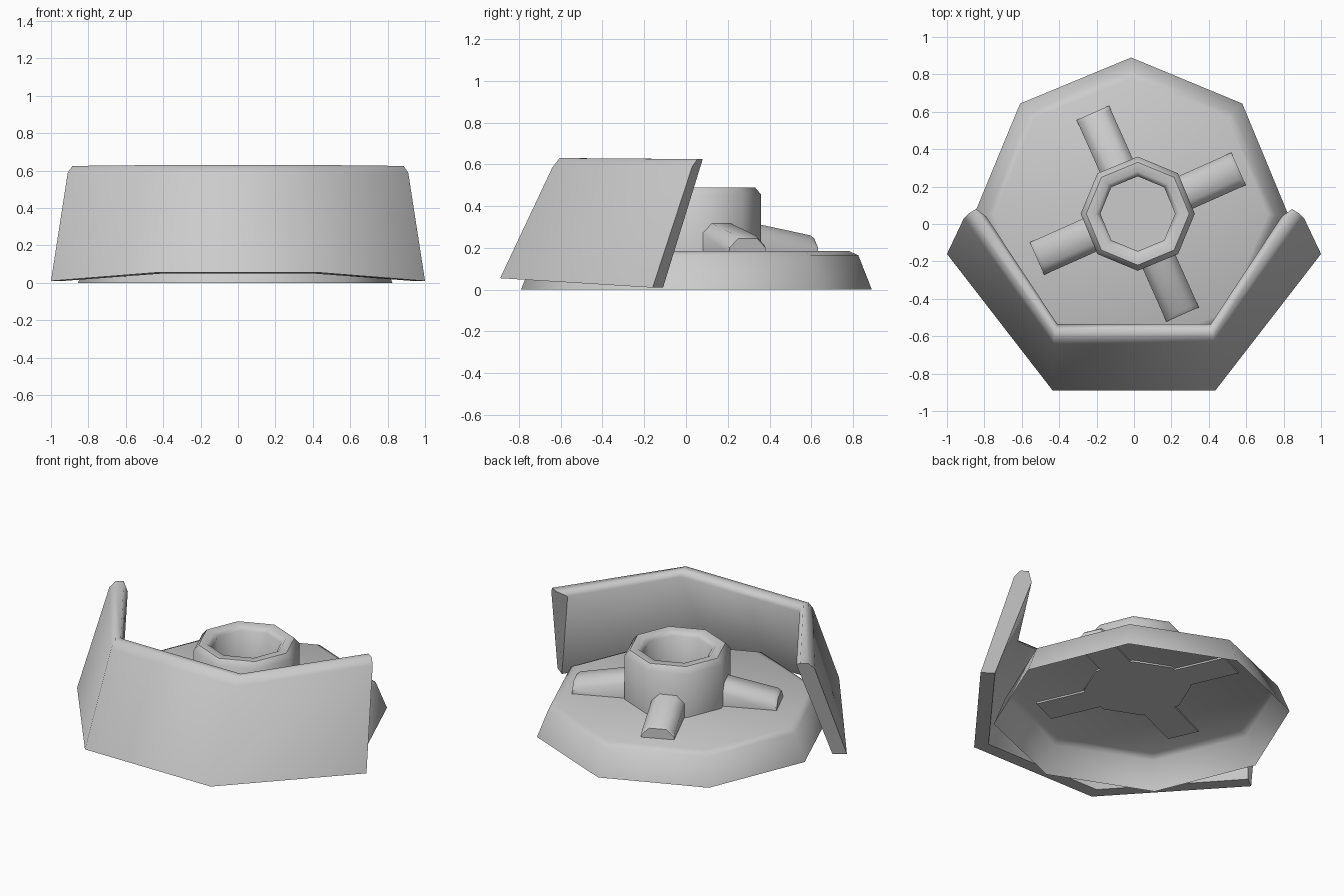
import bpy
import bmesh
import math
from mathutils import Vector, Matrix

cube = bpy.data.objects.get("Cube")
if cube:
    bpy.data.objects.remove(cube, do_unlink=True)

grey = bpy.data.materials.new("plain_grey")
grey.use_nodes = True
colour = (0.6, 0.6, 0.6, 1)
grey.diffuse_color = colour
grey.node_tree.nodes["Principled BSDF"].inputs["Base Color"].default_value = colour


def finish(name, bm, angle):
    bmesh.ops.recalc_face_normals(bm, faces=bm.faces[:])
    mesh = bpy.data.meshes.new(name)
    bm.to_mesh(mesh)
    bm.free()
    obj = bpy.data.objects.new(name, mesh)
    bpy.context.collection.objects.link(obj)
    mesh.materials.append(grey)
    bpy.ops.object.select_all(action="DESELECT")
    obj.select_set(True)
    bpy.context.view_layer.objects.active = obj
    bpy.ops.object.shade_smooth_by_angle(angle=math.radians(angle))
    return obj


def loft(bm, sections, cap_first=True, cap_last=True):
    """Bridge closed rings of points."""
    rings = [[bm.verts.new(p) for p in s] for s in sections]
    n = len(rings[0])
    for a, b in zip(rings, rings[1:]):
        for i in range(n):
            j = (i + 1) % n
            bm.faces.new((a[i], a[j], b[j], b[i]))
    if cap_first:
        bm.faces.new(rings[0])
    if cap_last:
        bm.faces.new(rings[-1])


def octagon(centre, radius, z):
    cx, cy = centre
    return [(cx + radius * math.cos(i * math.pi / 4),
             cy + radius * math.sin(i * math.pi / 4), z) for i in range(8)]


# Base: eight-sided shell, open underneath
bm = bmesh.new()
base_profile = [(0.84, 0), (0.775, 0.165), (0.73, 0.185)]
loft(bm, [octagon((-0.015, 0.05), r, z) for r, z in base_profile], cap_first=False)
finish("base_plate", bm, 50)

# Hub: eight-sided ring with a bevelled rim and a deep well
hub_centre = (0.02, 0.055)
hub_profile = [(0.305, 0.175), (0.305, 0.455), (0.275, 0.49),
               (0.225, 0.49), (0.20, 0.465), (0.20, 0.20)]
bm = bmesh.new()
loft(bm, [octagon(hub_centre, r, z) for r, z in hub_profile])
finish("hub", bm, 50)

# Spokes: four tapered bars around the hub
for k in range(4):
    bm = bmesh.new()
    sections = []
    for x, top in ((0.24, 0.325), (0.57, 0.26), (0.59, 0.245)):
        half = [(0.095, 0.175), (0.095, top - 0.045), (0.05, top)]
        ring = half + [(-y, z) for y, z in reversed(half)]
        sections.append([(x, y, z) for y, z in ring])
    loft(bm, sections)
    place = Matrix.Translation((*hub_centre, 0)) @ Matrix.Rotation(
        math.radians(24 + 90 * k), 4, "Z")
    bm.transform(place)
    finish(f"spoke_{k + 1}", bm, 50)

# Guard wall: leaning three-panel screen, same section at corner and end
corner = [(0.435, -0.89, 0.055), (0.43, -0.64, 0.585), (0.425, -0.605, 0.63),
          (0.415, -0.565, 0.63), (0.41, -0.535, 0.595), (0.40, -0.805, 0.05)]
end = [(1.0, -0.16, 0.01), (0.91, 0.03, 0.59), (0.885, 0.055, 0.625),
       (0.845, 0.08, 0.625), (0.79, 0.04, 0.59), (0.935, -0.11, 0.01)]


def mirrored(section):
    return [(-x, y, z) for x, y, z in section]


bm = bmesh.new()
loft(bm, [mirrored(end), mirrored(corner), corner, end])
finish("guard_wall", bm, 60)
